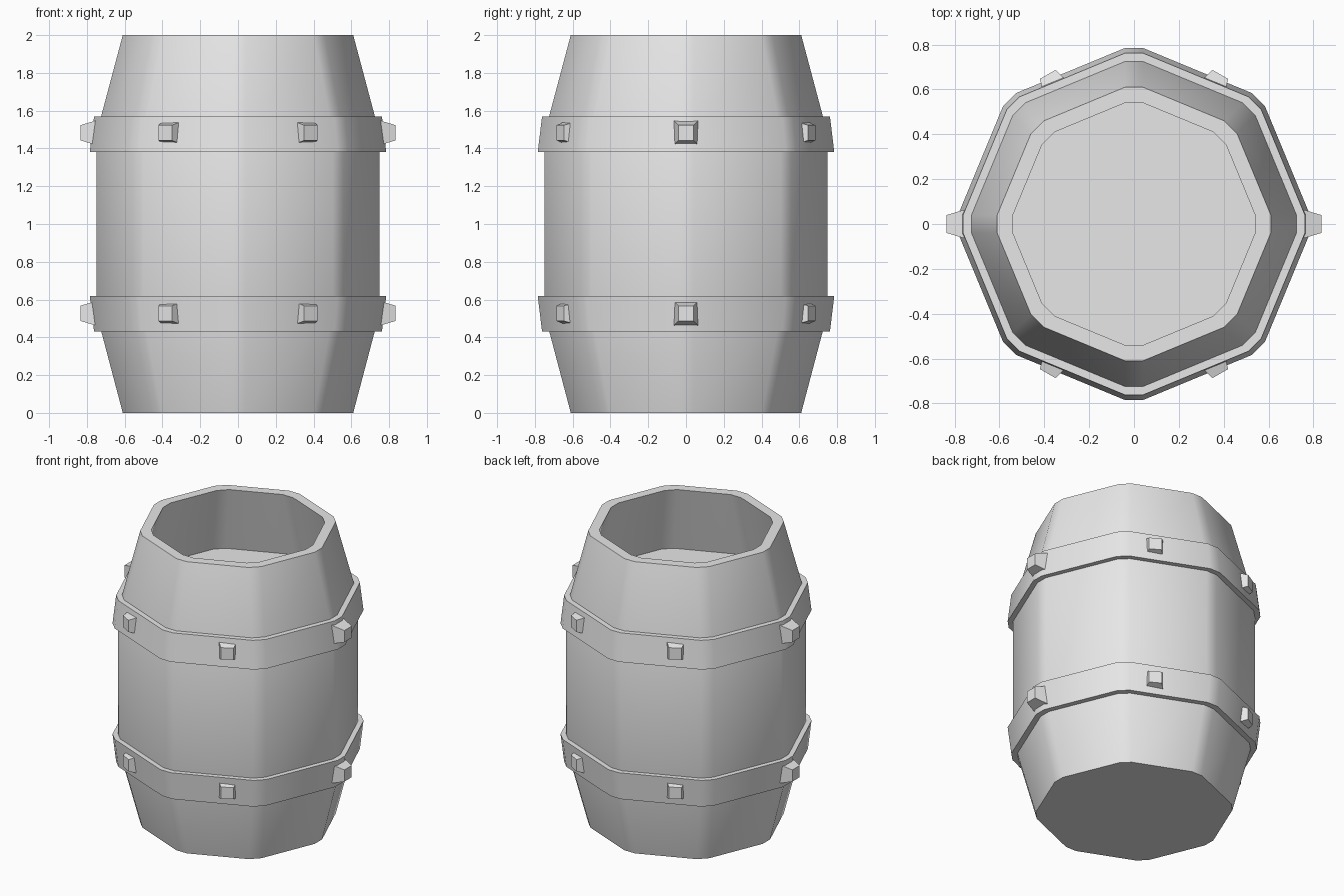
import bpy, bmesh, math
from mathutils import Matrix

cube = bpy.data.objects.get("Cube")
if cube:
    bpy.data.objects.remove(cube, do_unlink=True)

grey = bpy.data.materials.new("light grey")
grey.use_nodes = True
colour = (0.8, 0.8, 0.8, 1)
grey.diffuse_color = colour
grey.node_tree.nodes["Principled BSDF"].inputs["Base Color"].default_value = colour

CORNER = 0.04  # half width of each chamfered corner


def section(bm, r, z):
    """Octagon with chamfered corners; r reaches the middle of a chamfer."""
    ring = []
    for i in range(8):
        a = i * math.pi / 4
        for t in (-CORNER, CORNER):
            ring.append(bm.verts.new((r * math.cos(a) - t * math.sin(a),
                                      r * math.sin(a) + t * math.cos(a), z)))
    return ring


def finish(bm, name, smooth=True):
    bmesh.ops.recalc_face_normals(bm, faces=bm.faces)
    mesh = bpy.data.meshes.new(name)
    bm.to_mesh(mesh)
    bm.free()
    mesh.materials.append(grey)
    obj = bpy.data.objects.new(name, mesh)
    bpy.context.collection.objects.link(obj)
    if smooth:
        bpy.ops.object.select_all(action='DESELECT')
        obj.select_set(True)
        bpy.context.view_layer.objects.active = obj
        bpy.ops.object.shade_smooth_by_angle(angle=math.radians(30))
    return obj


def loft(name, profile, closed):
    """Sweep a (radius, height) profile; closed makes a hoop, open gets caps."""
    bm = bmesh.new()
    rings = [section(bm, r, z) for r, z in profile]
    pairs = list(zip(rings, rings[1:]))
    if closed:
        pairs.append((rings[-1], rings[0]))
    else:
        bm.faces.new(rings[0])
        bm.faces.new(rings[-1])
    for low, high in pairs:
        for i in range(16):
            j = (i + 1) % 16
            bm.faces.new((low[i], low[j], high[j], high[i]))
    return finish(bm, name)


# Barrel body, with thick rim and recessed lid
loft("barrel_body", [(0.61, 0), (0.75, 0.53), (0.75, 1.475), (0.61, 2),
                     (0.54, 2), (0.665, 1.54)], False)

# Hoops, widest toward the middle of the barrel
for name, outer, inner in (("lower", 0.43, 0.62), ("upper", 1.57, 1.38)):
    loft(name + "_hoop", [(0.70, outer), (0.762, outer),
                          (0.785, inner), (0.70, inner)], True)


def stud(name, angle, tip, z):
    """Tapered square stud pointing outward."""
    bm = bmesh.new()
    bmesh.ops.create_cube(bm, size=2)
    for v in bm.verts:
        half = 0.04 if v.co.x > 0 else 0.064
        v.co = (tip if v.co.x > 0 else tip - 0.08, v.co.y * half, v.co.z * half)
    bm.transform(Matrix.Translation((0, 0, z)) @ Matrix.Rotation(angle, 4, 'Z'))
    finish(bm, name, smooth=False)


# Six studs around each hoop
for level, z in (("lower", 0.527), ("upper", 1.483)):
    for k in range(6):
        tip = 0.835 if k % 3 == 0 else 0.77
        stud(f"{level}_stud_{k + 1}", k * math.pi / 3, tip, z)
